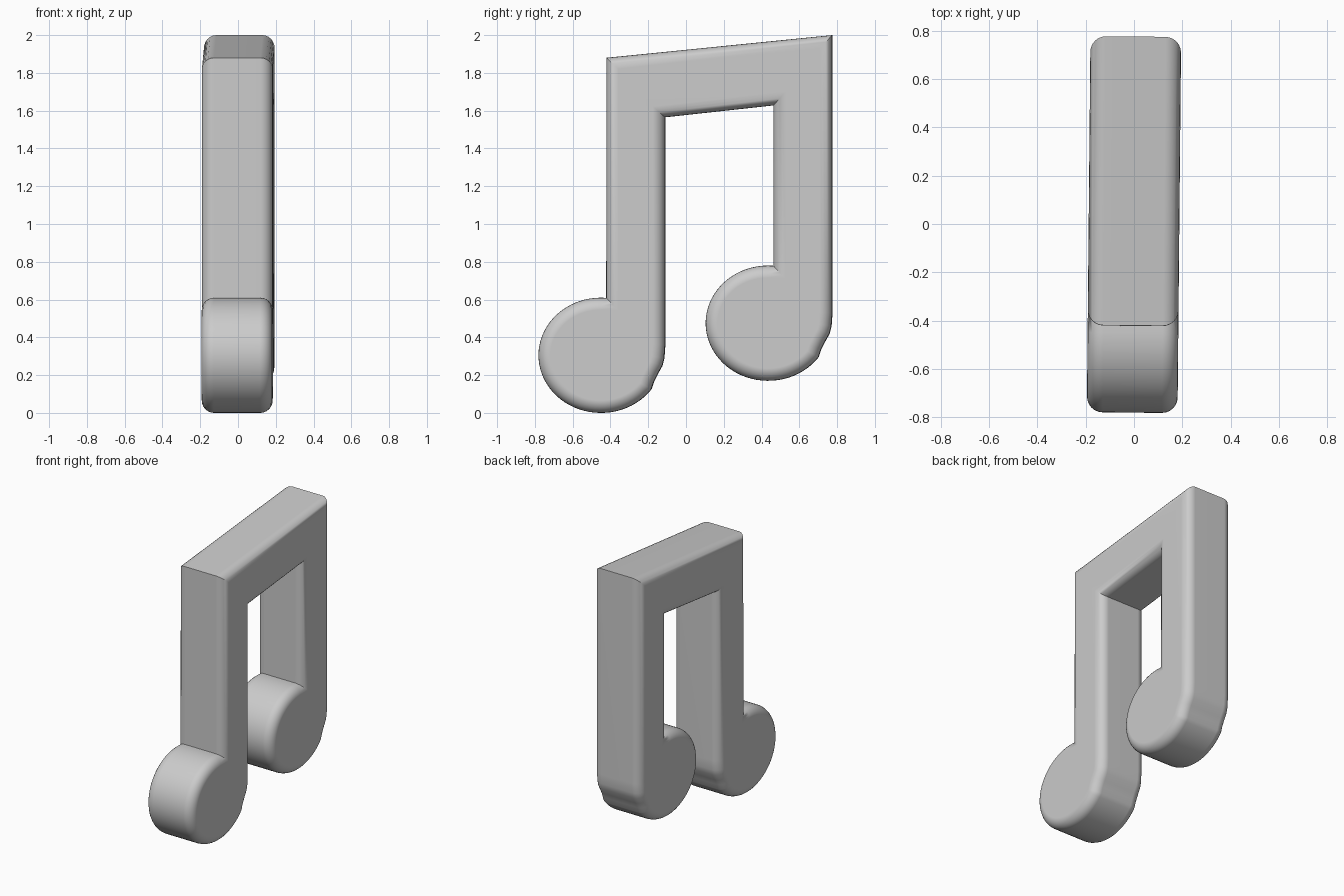
import bpy, bmesh, math

if "Cube" in bpy.data.objects:
    bpy.data.objects.remove(bpy.data.objects["Cube"])

HALF = 0.1875      # half thickness along x
ROUND = 0.065      # rim rounding radius


def stem_foot(dy, dz):
    """Lower stem end with its little chin, then round the oval note head."""
    pts = [(-0.11, 0.36), (-0.115, 0.29), (-0.125, 0.25), (-0.15, 0.205), (-0.17, 0.165)]
    steps = 48
    for i in range(steps + 1):
        a = math.radians(-36 - 239 * i / steps)
        pts.append((-0.45 + 0.33 * math.cos(a), 0.305 + 0.305 * math.sin(a)))
    return [(y + dy, z + dz) for y, z in pts]


# Complete outline: left stem and head, sloping beam, right stem and head
outline = ([(-0.11, 1.565)] + stem_foot(0, 0)
           + [(-0.42, 1.88), (0.775, 2.0)]
           + stem_foot(0.885, 0.17) + [(0.465, 1.628)])

# Extrude the outline through the thickness
bm = bmesh.new()
face = bm.faces.new([bm.verts.new((-HALF, y, z)) for y, z in outline])
result = bmesh.ops.extrude_face_region(bm, geom=[face], use_keep_orig=True)
for v in result["geom"]:
    if isinstance(v, bmesh.types.BMVert):
        v.co.x = HALF
bmesh.ops.recalc_face_normals(bm, faces=bm.faces)

# Round both rims
rims = [e for e in bm.edges if abs(e.verts[0].co.x - e.verts[1].co.x) < 1e-5]
bmesh.ops.bevel(bm, geom=rims, offset=ROUND, offset_type='OFFSET', segments=6,
                profile=0.5, affect='EDGES', clamp_overlap=False)
bmesh.ops.recalc_face_normals(bm, faces=bm.faces)

mesh = bpy.data.meshes.new("music_note")
bm.to_mesh(mesh)
bm.free()
note = bpy.data.objects.new("music_note", mesh)
bpy.context.collection.objects.link(note)
note.rotation_euler.z = -0.0096

# Smooth shading with crisp corners and flat faces
bpy.context.view_layer.objects.active = note
note.select_set(True)
bpy.ops.object.shade_smooth_by_angle(angle=math.radians(35))
weighted = note.modifiers.new("flat_faces", 'WEIGHTED_NORMAL')
weighted.keep_sharp = True
